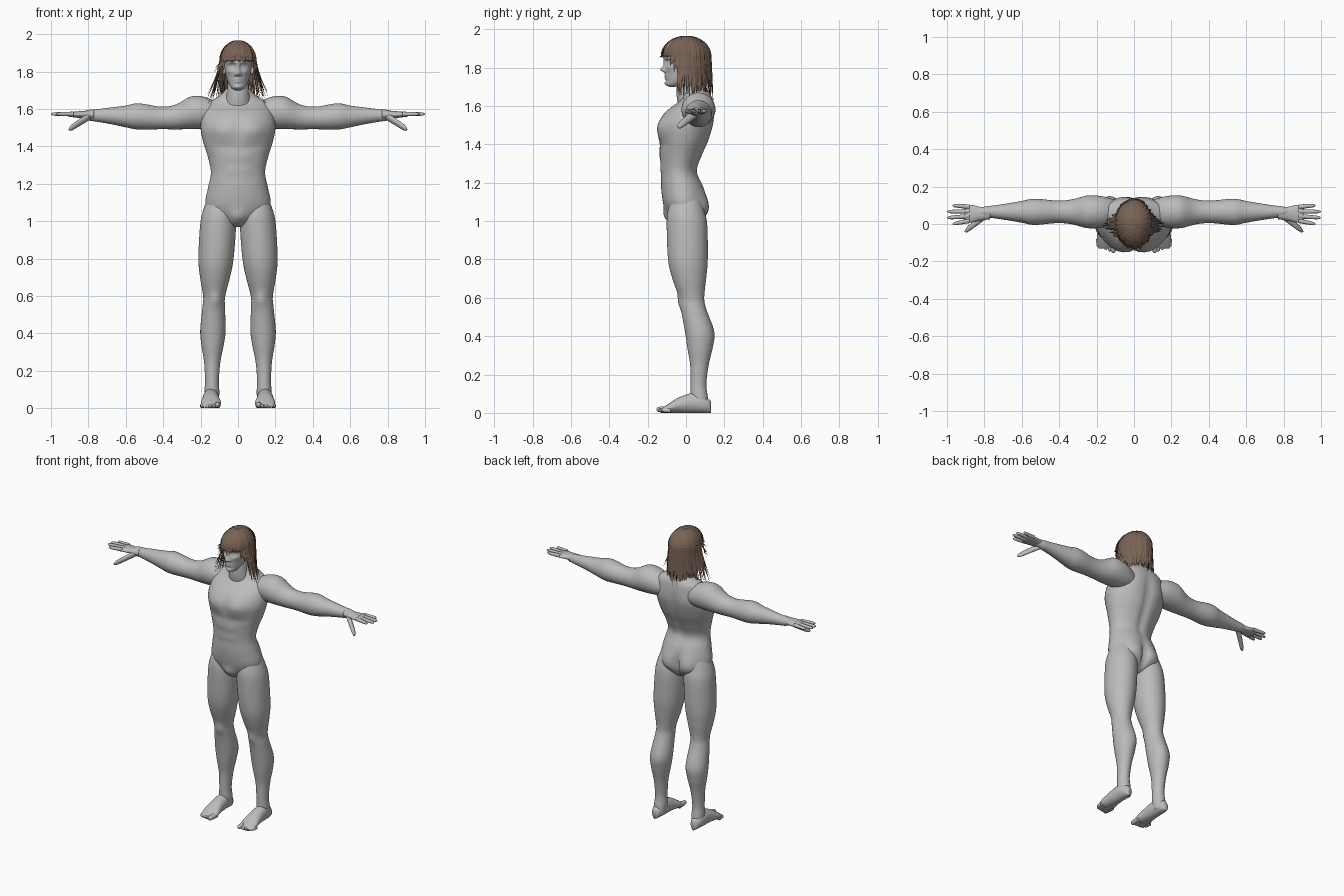
import bpy
import bmesh
import math
import random
from mathutils import Matrix, Vector

random.seed(4)
default_cube = bpy.data.objects.get("Cube")
if default_cube:
    bpy.data.objects.remove(default_cube)

FRONT, BACK = -1, 1


def make_material(name, red, green, blue):
    colour = (red, green, blue, 1)
    material = bpy.data.materials.new(name)
    material.use_nodes = True
    material.diffuse_color = colour
    material.node_tree.nodes["Principled BSDF"].inputs["Base Color"].default_value = colour
    return material


def finish(bm, name, material, smooth):
    bmesh.ops.recalc_face_normals(bm, faces=bm.faces)
    for face in bm.faces:
        face.smooth = smooth
    mesh = bpy.data.meshes.new(name)
    bm.to_mesh(mesh)
    bm.free()
    mesh.materials.append(material)
    bpy.context.collection.objects.link(bpy.data.objects.new(name, mesh))


def bridge_rings(bm, rings):
    """Bridge consecutive rings of vertices and cap both ends."""
    for low, high in zip(rings, rings[1:]):
        for k in range(len(low)):
            bm.faces.new((low[k - 1], low[k], high[k], high[k - 1]))
    bm.faces.new(rings[0])
    bm.faces.new(rings[-1])


def spline(rows, steps):
    """Smooth a list of section rows by spline interpolation."""
    result = []
    last = len(rows) - 1
    for i in range(last):
        neighbours = list(zip(rows[max(i - 1, 0)], rows[i], rows[i + 1], rows[min(i + 2, last)]))
        for step in range(steps):
            t = step / steps
            result.append([
                b + (c - a) * t / 2 + (a - 2.5 * b + 2 * c - d / 2) * t * t
                + (1.5 * (b - c) + (d - a) / 2) * t ** 3
                for a, b, c, d in neighbours])
    result.append(rows[-1])
    return result


def muscle(facing, x, z, wide, tall, rise):
    """Make a rule that swells or dents one face around a mirrored spot."""
    def swelling(point, outward):
        falloff = ((abs(point.x) - x) / wide) ** 2 + ((point.z - z) / tall) ** 2
        return rise * max(0, facing * outward.y) * math.exp(-falloff)
    return swelling


def loft(name, axis, rows, side=1, muscles=(), segments=48, steps=6):
    """Skin elliptical sections: position on axis, two centres, two radii."""
    def place(along, p, q):
        return Vector({"x": (along, p, q), "y": (p, along, q), "z": (p, q, along)}[axis])

    bm = bmesh.new()
    rings = []
    for along, u, v, radius_u, radius_v in spline(rows, steps):
        middle = place(along, u, v)
        ring = []
        for k in range(segments):
            angle = math.tau * k / segments
            point = place(along, u + radius_u * math.cos(angle), v + radius_v * math.sin(angle))
            outward = (point - middle).normalized()
            point += outward * sum(swelling(point, outward) for swelling in muscles)
            point.x *= side
            ring.append(bm.verts.new(point))
        rings.append(ring)
    bridge_rings(bm, rings)
    finish(bm, name, skin, True)


def round_tip(name, axis, start, end, radius, side):
    """Loft a slender part that narrows a little and ends in a round tip."""
    main = "xyz".index(axis)
    first, second = [i for i in range(3) if i != main]
    rows = []
    count = 12
    for k in range(count + 1):
        t = k / count
        centre = Vector(start).lerp(Vector(end), t)
        thick = radius * (1 - t / 4) * math.sqrt(1.02 - t ** 10)
        rows.append((centre[main], centre[first], centre[second], thick, thick))
    loft(name, axis, rows, side, segments=16, steps=2)


skin = make_material("grey skin", 0.5, 0.5, 0.5)
brown = make_material("brown hair", 0.19, 0.125, 0.09)

# Torso: height, depth centre, half width and half depth of each section
torso = [
    (.97, 0, .04, .04), (.99, 0, .1, .07), (1.04, 0, .16, .1), (1.1, -.01, .175, .11),
    (1.18, -.02, .16, .11), (1.26, -.035, .145, .095), (1.34, -.025, .16, .11),
    (1.42, -.01, .185, .13), (1.5, 0, .2, .14), (1.57, .02, .19, .125),
    (1.63, .055, .165, .085), (1.67, .055, .1, .07), (1.71, .04, .06, .055),
]
chest = muscle(FRONT, x=.085, z=1.49, wide=.07, tall=.06, rise=.02)
breastbone = muscle(FRONT, x=0, z=1.5, wide=.012, tall=.06, rise=-.01)
rib_edge = muscle(FRONT, x=.08, z=1.4, wide=.08, tall=.02, rise=-.006)
upper_belly = muscle(FRONT, x=.035, z=1.34, wide=.03, tall=.025, rise=.005)
lower_belly = muscle(FRONT, x=.035, z=1.27, wide=.03, tall=.025, rise=.005)
groin = muscle(FRONT, x=0, z=1.02, wide=.035, tall=.04, rise=.022)
spine_groove = muscle(BACK, x=0, z=1.4, wide=.022, tall=.2, rise=-.016)
shoulder_blade = muscle(BACK, x=.1, z=1.53, wide=.06, tall=.07, rise=.012)
buttock = muscle(BACK, x=.075, z=1.08, wide=.06, tall=.07, rise=.032)
cleft = muscle(BACK, x=0, z=1.06, wide=.016, tall=.06, rise=-.03)
loft("torso", "z", [(z, 0, y, wide, deep) for z, y, wide, deep in torso], muscles=(
    chest, breastbone, rib_edge, upper_belly, lower_belly, groin,
    spine_groove, shoulder_blade, buttock, cleft))

# Limb sections: height, depth centre, radius; then reach, height, radius
leg = [
    (1.14, 0, .06), (1.06, 0, .085), (.98, .005, .096), (.8, .01, .094), (.7, .017, .08),
    (.6, .03, .059), (.54, .04, .06), (.42, .07, .068), (.34, .073, .06),
    (.25, .07, .044), (.15, .065, .037), (.08, .07, .04), (.02, .08, .034),
]
arm = [
    (.06, 1.56, .05), (.12, 1.57, .07), (.18, 1.58, .085), (.25, 1.58, .087),
    (.33, 1.558, .067), (.41, 1.552, .06), (.53, 1.56, .07), (.6, 1.56, .058),
    (.67, 1.563, .046), (.75, 1.565, .034), (.8, 1.567, .028), (.84, 1.57, .014),
]
kneecap = muscle(FRONT, x=.12, z=.58, wide=.03, tall=.035, rise=.012)
calf = muscle(BACK, x=.11, z=.44, wide=.03, tall=.07, rise=.005)

# Hand and foot sections: position, half width, half height
palm = [(.77, .03, .024), (.82, .036, .02), (.87, .047, .016), (.91, .045, .01)]
foot = [
    (.13, .015, .03), (.12, .026, .035), (.09, .037, .044), (.04, .042, .052),
    (-.03, .047, .042), (-.08, .054, .028), (-.13, .045, .01),
]

for side, label in ((1, "left_"), (-1, "right_")):
    # Legs spread gently toward the ankles
    loft(label + "leg", "z", [(z, .14 - .035 * z * z, y, r, 1.1 * r) for z, y, r in leg],
         side, (kneecap, calf))
    loft(label + "arm", "x", [(x, .065, z, r, r) for x, z, r in arm], side)

    # Hand: palm, four fingers and a thumb
    loft(label + "palm", "x", [(x, .055, 1.57, wide, high) for x, wide, high in palm], side)
    for i, finger in enumerate(("index", "middle", "ring", "little")):
        reach = 1 if finger in ("middle", "ring") else .97
        round_tip(label + finger + "_finger", "x",
                  (.88, .017 + .025 * i, 1.573), (reach, .033 * i, 1.573), .0125, side)
    round_tip(label + "thumb", "x", (.79, .05, 1.565), (.905, -.04, 1.49), .022, side)

    # Foot resting on the ground, with a big toe and four small ones
    loft(label + "foot", "y", [(y, .145, high, wide, high) for y, wide, high in foot], side)
    for i in range(5):
        thick = .013 if i else .018
        x = .11 + .02 * i
        round_tip(label + "toe", "y", (x, -.08, thick), (x, .008 * i - .155, thick), thick, side)

    round_tip(label + "ear", "z", (.072, 0, 1.79), (.077, .015, 1.85), .012, side)

# Head: skull and jaw sections, then the features of the face
skull = [
    (1.7, -.07, .012, .012), (1.706, -.065, .028, .03), (1.72, -.055, .041, .047),
    (1.75, -.03, .056, .074), (1.79, -.01, .067, .097), (1.83, 0, .073, .106),
    (1.87, 0, .077, .115), (1.91, 0, .073, .11), (1.94, 0, .055, .08), (1.955, .01, .02, .03),
]
nose_bridge = muscle(FRONT, x=0, z=1.825, wide=.011, tall=.025, rise=.013)
nose_tip = muscle(FRONT, x=0, z=1.79, wide=.012, tall=.014, rise=.026)
nostril = muscle(FRONT, x=.014, z=1.784, wide=.007, tall=.008, rise=.009)
eye_socket = muscle(FRONT, x=.03, z=1.829, wide=.018, tall=.012, rise=-.011)
eyelid = muscle(FRONT, x=.03, z=1.827, wide=.01, tall=.006, rise=.008)
brow = muscle(FRONT, x=.028, z=1.85, wide=.028, tall=.009, rise=.007)
cheek = muscle(FRONT, x=.045, z=1.8, wide=.02, tall=.016, rise=.006)
upper_lip = muscle(FRONT, x=0, z=1.759, wide=.02, tall=.006, rise=.009)
lower_lip = muscle(FRONT, x=0, z=1.745, wide=.018, tall=.006, rise=.009)
chin = muscle(FRONT, x=0, z=1.717, wide=.022, tall=.012, rise=.01)
loft("head", "z", [(z, 0, y, wide, deep) for z, y, wide, deep in skull], muscles=(
    nose_bridge, nose_tip, nostril, eye_socket, eyelid, brow, cheek,
    upper_lip, lower_lip, chin), segments=96, steps=8)

neck = [(1.6, .04, .08), (1.66, .015, .064), (1.72, .01, .056), (1.79, .02, .052)]
loft("neck", "z", [(z, 0, y, r, r) for z, y, r in neck])

# Scalp cap, open over the face and below the nape
HAIR_CENTRE = Vector((0, 0, 1.86))
HAIR_SHAPE = Matrix.Diagonal((.094, .125, .104))
cap = bmesh.new()
bmesh.ops.create_uvsphere(cap, u_segments=32, v_segments=20, radius=.95, matrix=(
    Matrix.Translation(HAIR_CENTRE) @ HAIR_SHAPE.to_4x4()))
for face in list(cap.faces):
    centre = face.calc_center_median()
    if centre.z < 1.78 or (centre.y < 0 and centre.z < 1.89):
        cap.faces.remove(face)
finish(cap, "hair_cap", brown, False)


def strand(bm, path, width):
    """Add a flat lock of hair that tapers to its tip."""
    rings = []
    for k, point in enumerate(path):
        t = k / (len(path) - 1)
        half = width * min(1, 0.5 + t) * (1.05 - t ** 3)
        out = Vector((point.x, point.y, 0)).normalized() * half
        across = Vector((-out.y, out.x, 0))
        out *= 0.3
        rings.append([bm.verts.new(point + offset) for offset in (across, out, -across, -out)])
    bridge_rings(bm, rings)


# Locks: short fringe in front, flared at the sides, long behind
locks = bmesh.new()
total = 170
for index in range(total):
    turn = 360 * index / total - 180 + random.uniform(-3, 3)
    spread = abs(turn)
    if spread < 52:
        end = random.uniform(1.85, 1.88)
    elif spread < 72:
        end = random.uniform(1.76, 1.84)
    else:
        end = random.uniform(1.62, 1.69)
    flare = 0.1 + 0.85 * max(0, 1 - abs(spread - 86) / 32) * random.uniform(0.4, 1)
    size = random.uniform(0.95, 1.04)
    angle = math.radians(turn)
    path = []
    for k in range(1, 9):
        polar = math.pi / 2 * k / 8
        ring = math.sin(polar)
        direction = Vector((ring * math.sin(angle), -ring * math.cos(angle), math.cos(polar)))
        path.append(HAIR_CENTRE + HAIR_SHAPE @ direction * size)
    edge = path[-1]
    if end > edge.z:
        path = [point for point in path if point.z > end]
    else:
        for k in range(1, 7):
            t = k / 6
            path.append(Vector((edge.x * (1 + flare * t ** 1.3), edge.y * (1 + 0.1 * t),
                                edge.z + (end - edge.z) * t)))
    strand(locks, path, random.uniform(.009, .014))
finish(locks, "hair_locks", brown, False)
